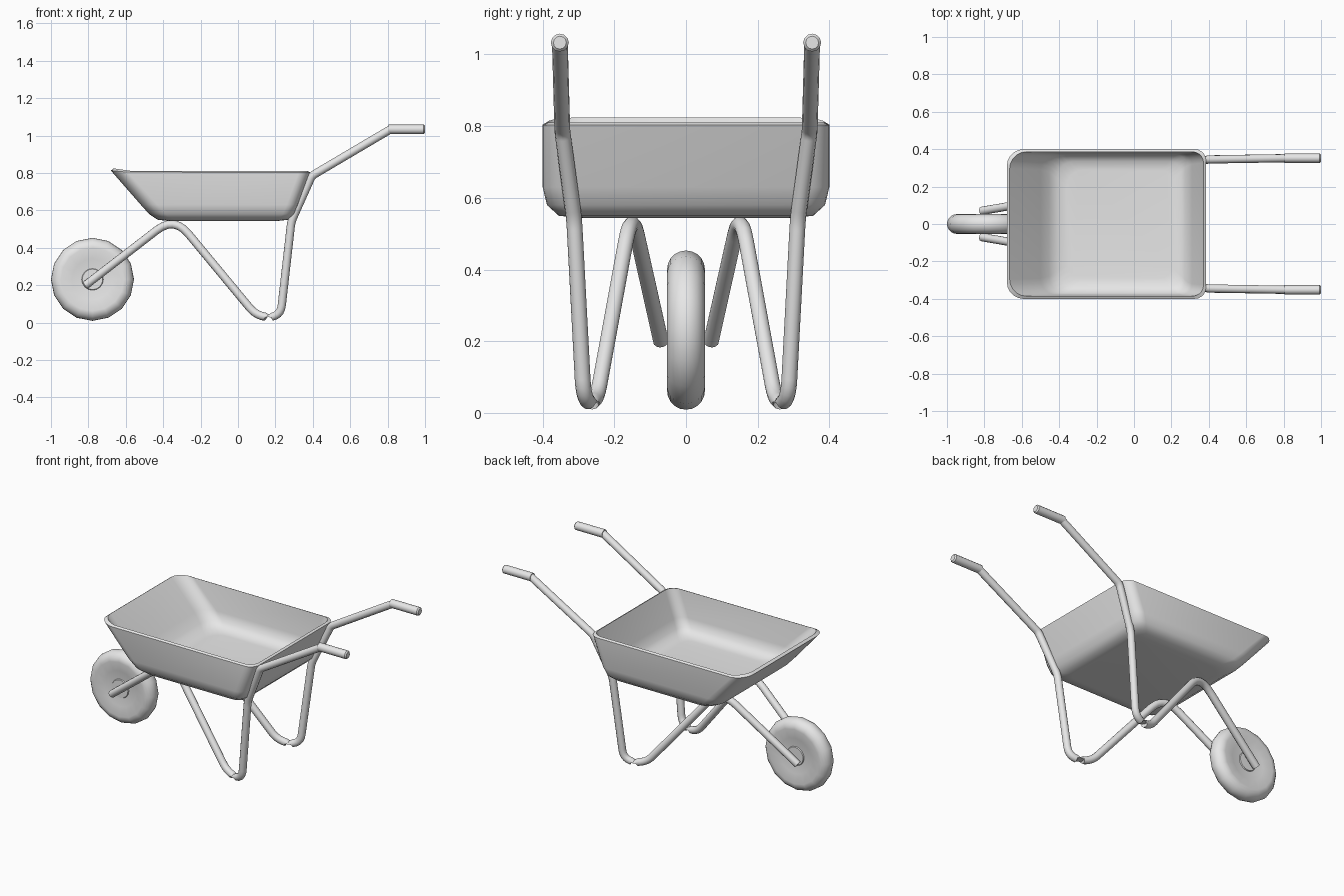
import bpy, bmesh, math
from mathutils import Vector

cube = bpy.data.objects.get("Cube")
if cube:
    bpy.data.objects.remove(cube)

grey = bpy.data.materials.new("light grey")
grey.use_nodes = True
grey.diffuse_color = (0.8, 0.8, 0.8, 1)
grey.node_tree.nodes["Principled BSDF"].inputs["Base Color"].default_value = (0.8, 0.8, 0.8, 1)


def finish(obj, angle):
    """Give the part its material and smooth shading."""
    obj.data.materials.clear()
    obj.data.materials.append(grey)
    bpy.ops.object.select_all(action="DESELECT")
    obj.select_set(True)
    bpy.context.view_layer.objects.active = obj
    bpy.ops.object.shade_smooth_by_angle(angle=math.radians(angle))
    return obj


def loft(name, rings, angle):
    """Skin a list of equal-length point rings and close both ends."""
    bm = bmesh.new()
    loops = [[bm.verts.new(p) for p in ring] for ring in rings]
    n = len(loops[0])
    for a, b in zip(loops, loops[1:]):
        for i in range(n):
            j = (i + 1) % n
            bm.faces.new((a[i], a[j], b[j], b[i]))
    bm.faces.new(loops[0])
    bm.faces.new(loops[-1])
    bmesh.ops.recalc_face_normals(bm, faces=bm.faces)
    mesh = bpy.data.meshes.new(name)
    bm.to_mesh(mesh)
    bm.free()
    obj = bpy.data.objects.new(name, mesh)
    bpy.context.collection.objects.link(obj)
    return finish(obj, angle)


def rounded_rect(x0, x1, y, z, lip, front_r, back_r, steps=5):
    """Tray section; the front end is raised by lip."""
    corners = ((x1, 1, back_r), (x0, 1, front_r), (x0, -1, front_r), (x1, -1, back_r))
    points = []
    for k, (x, side, r) in enumerate(corners):
        cx = x - r if x == x1 else x + r
        for i in range(steps + 1):
            a = math.pi / 2 * (k + i / steps)
            px = cx + r * math.cos(a)
            raise_by = lip * max(0, 1 - (px - x0) / 0.1)
            points.append((px, side * (y - r) + r * math.sin(a), z + raise_by))
    return points


# Tray: outer shell from the underside up, over the rim, down to the floor
sections = [
    (-0.38, 0.22, 0.30, 0.544, 0),
    (-0.43, 0.27, 0.355, 0.55, 0),
    (-0.475, 0.30, 0.388, 0.58, 0),
    (-0.52, 0.32, 0.40, 0.63, 0),
    (-0.68, 0.385, 0.40, 0.803, 0.01),
    (-0.665, 0.372, 0.386, 0.81, 0.014),
    (-0.50, 0.31, 0.38, 0.65, 0),
    (-0.455, 0.285, 0.37, 0.598, 0),
    (-0.41, 0.25, 0.335, 0.57, 0),
    (-0.36, 0.20, 0.29, 0.564, 0),
]
loft("tray", [rounded_rect(*s, front_r=0.09, back_r=0.06) for s in sections], 50)

# Wheel: round tyre with dished sides and a small hub disc
tyre_r, tyre_w = 0.222, 0.053
half = [(0.055, 0.044), (0.058, 0.038), (0.11, 0.042)]
for i in range(5):
    a = math.pi / 2 * (1 - i / 5)
    half.append((tyre_r - tyre_w + tyre_w * math.cos(a), tyre_w * math.sin(a)))
profile = half + [(tyre_r, 0)] + [(r, -y) for r, y in reversed(half)]


def wheel_ring(r, y, sides=16):
    turns = [2 * math.pi * i / sides for i in range(sides)]
    return [(-0.778 + r * math.cos(a), y, 0.231 + r * math.sin(a)) for a in turns]


loft("wheel", [wheel_ring(r, y) for r, y in profile], 40)


def bend(path, steps=6):
    """Round each corner of the path by its own distance."""
    points = [Vector(path[0][:3])]
    for prev, here, after in zip(path, path[1:], path[2:]):
        c, d = Vector(here[:3]), here[3]
        a = c + (Vector(prev[:3]) - c).normalized() * d
        b = c + (Vector(after[:3]) - c).normalized() * d
        for i in range(steps + 1):
            t = i / steps
            points.append(a * (1 - t) ** 2 + c * 2 * t * (1 - t) + b * t * t)
    return points + [Vector(path[-1][:3])]


# Frame tube: axle, peak under the tray, foot, tray back, handle
frame_path = [
    (-0.815, 0.07, 0.20, 0),
    (-0.341, 0.152, 0.566, 0.12),
    (0.103, 0.25, 0.03, 0.065),
    (0.227, 0.285, 0.03, 0.065),
    (0.285, 0.312, 0.54, 0.03),
    (0.395, 0.345, 0.785, 0.02),
    (0.82, 0.352, 1.036, 0),
]

for side, label in ((1, "left"), (-1, "right")):
    curve = bpy.data.curves.new(label + "_frame_tube", "CURVE")
    curve.dimensions = "3D"
    curve.bevel_depth = 0.022
    curve.bevel_resolution = 4
    curve.use_fill_caps = True
    points = bend(frame_path)
    spline = curve.splines.new("POLY")
    spline.points.add(len(points) - 1)
    for p, v in zip(spline.points, points):
        p.co = (v.x, v.y * side, v.z, 1)
    tube = bpy.data.objects.new(label + "_frame_tube", curve)
    bpy.context.collection.objects.link(tube)
    bpy.ops.object.select_all(action="DESELECT")
    tube.select_set(True)
    bpy.context.view_layer.objects.active = tube
    bpy.ops.object.convert(target="MESH")
    finish(bpy.context.object, 40)

    # Hand grip: level sleeve with a softened end
    def grip_ring(x, r):
        turns = [2 * math.pi * i / 12 for i in range(12)]
        return [(x, side * 0.352 + r * math.cos(a), 1.033 + r * math.sin(a)) for a in turns]

    loft(label + "_grip", [grip_ring(0.805, 0.025), grip_ring(0.993, 0.025),
                           grip_ring(1.0, 0.018)], 35)
